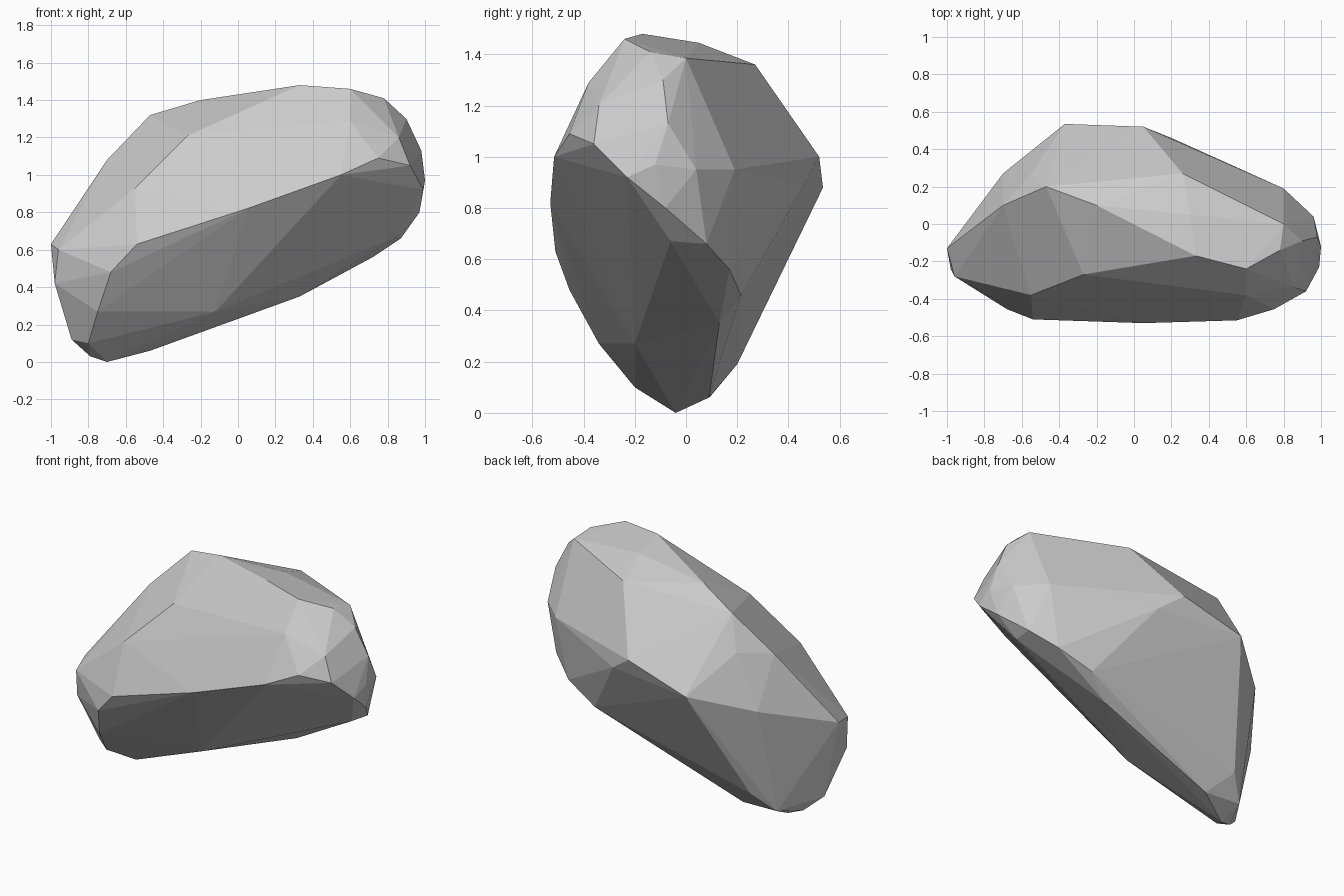
import bpy, bmesh, math

# Corner points of the boulder, grouped by ridge
front_ridge = [(-0.68, -0.455, 0.48), (-0.54, -0.51, 0.63), (0.05, -0.53, 0.82),
               (0.55, -0.515, 1.0), (0.75, -0.455, 1.09)]
crown = [(-0.55, -0.38, 0.93), (-0.27, -0.27, 1.21),
         (0.33, -0.17, 1.48), (0.6, -0.24, 1.46), (0.6, -0.38, 1.29),
         (0.8, 0.0, 1.385), (0.26, 0.27, 1.36), (-0.2, 0.1, 1.4),
         (-0.47, 0.2, 1.32), (-0.7, 0.1, 1.08), (0.3, 0.05, 1.445)]
back_ridge = [(0.05, 0.52, 1.0), (-0.37, 0.535, 0.88), (0.2, 0.46, 0.89),
              (-0.7, 0.27, 0.77), (0.8, 0.19, 0.95), (-0.55, 0.27, 1.11)]
right_end = [(0.92, -0.36, 1.05), (0.99, -0.23, 0.92), (1.0, -0.12, 0.97),
             (0.97, -0.08, 0.8), (0.87, 0.08, 0.66), (0.98, -0.07, 1.13),
             (0.9, -0.09, 1.3), (0.78, -0.14, 1.41), (0.96, 0.04, 0.95),
             (0.86, -0.34, 1.2)]
underside = [(0.27, -0.38, 0.69), (-0.12, -0.2, 0.27), (0.5, -0.12, 0.65),
             (-0.8, -0.2, 0.1), (-0.75, -0.34, 0.27), (0.85, -0.06, 0.67)]
keel = [(-0.7, -0.04, 0.0), (-0.79, -0.07, 0.03), (-0.47, 0.09, 0.06),
        (-0.72, 0.1, 0.07), (-0.6, 0.2, 0.19),
        (0.33, 0.13, 0.35), (0.5, 0.215, 0.46), (0.72, 0.17, 0.56)]
left_end = [(-1.0, -0.13, 0.63), (-0.98, -0.24, 0.42), (-0.96, -0.28, 0.6),
            (-0.89, -0.14, 0.12)]

# Boulder: convex hull with nearly flat facets merged
bm = bmesh.new()
for group in (front_ridge, crown, back_ridge, right_end, underside, keel, left_end):
    for p in group:
        bm.verts.new(p)
bmesh.ops.convex_hull(bm, input=bm.verts[:])
bmesh.ops.delete(bm, geom=[v for v in bm.verts if not v.link_faces], context='VERTS')
bmesh.ops.dissolve_limit(bm, angle_limit=math.radians(2),
                         verts=bm.verts[:], edges=bm.edges[:])
bmesh.ops.recalc_face_normals(bm, faces=bm.faces[:])
mesh = bpy.data.meshes.new("boulder")
bm.to_mesh(mesh)
bm.free()
boulder = bpy.data.objects.new("boulder", mesh)
bpy.context.collection.objects.link(boulder)
